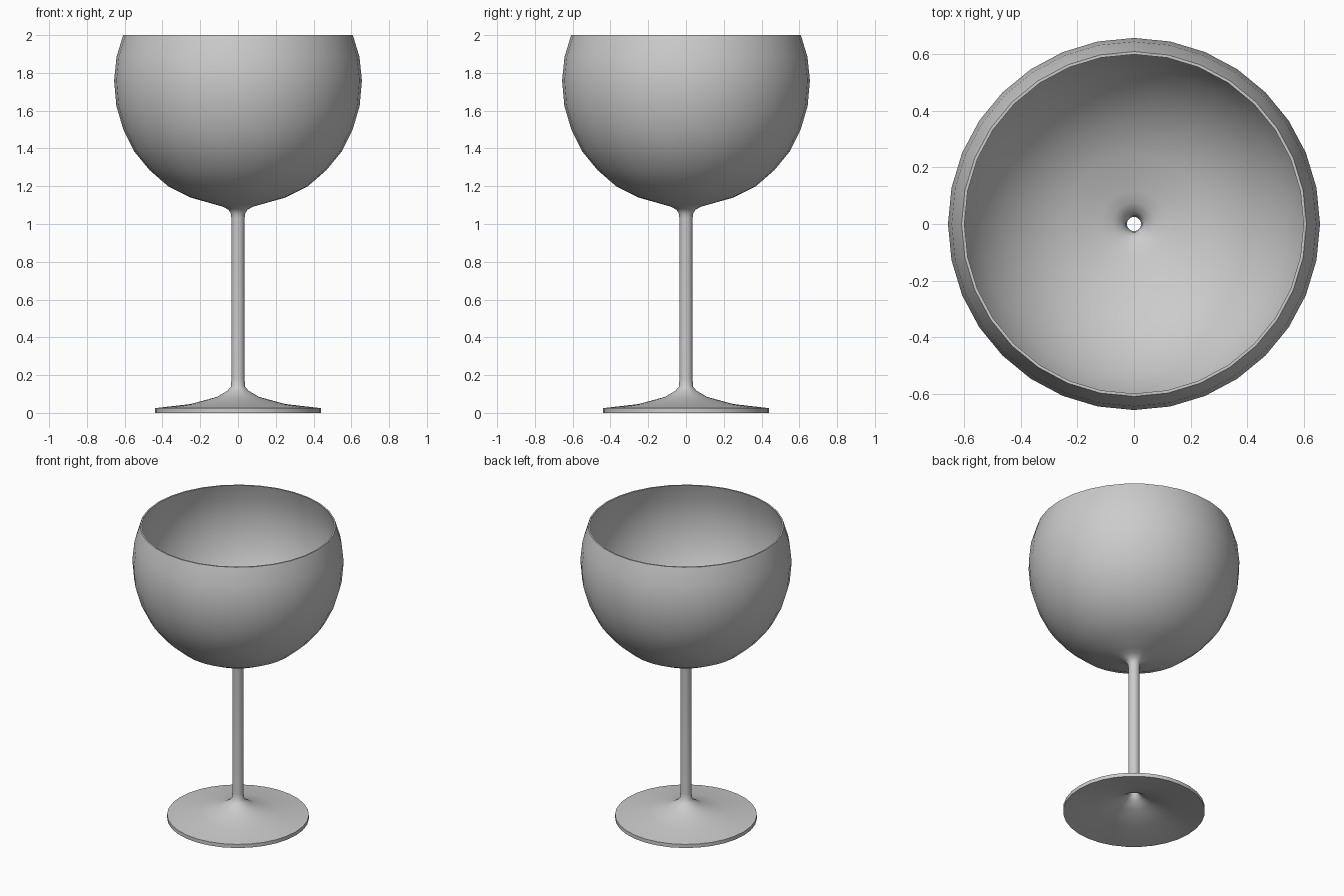
import bpy, bmesh, math

SEGMENTS = 32

# Outer wall (radius, height), foot edge up to the rim
outer = [
    (0.44, 0.0), (0.44, 0.025), (0.25, 0.047), (0.11, 0.085), (0.055, 0.118),
    (0.037, 0.14), (0.035, 0.18), (0.035, 1.03), (0.038, 1.055), (0.05, 1.075), (0.08, 1.092),
    (0.12, 1.103), (0.25, 1.14), (0.37, 1.20), (0.468, 1.285), (0.55, 1.385),
    (0.607, 1.50), (0.644, 1.625), (0.656, 1.76), (0.643, 1.885), (0.608, 2.0),
]
# Inner wall, rim down through the hollow stem to the underside of the foot
inner = [
    (0.598, 2.0), (0.633, 1.885), (0.646, 1.76), (0.634, 1.627), (0.598, 1.505),
    (0.542, 1.392), (0.462, 1.294), (0.365, 1.21), (0.247, 1.151), (0.118, 1.114),
    (0.075, 1.102), (0.043, 1.083), (0.029, 1.06), (0.025, 1.03), (0.025, 0.18),
    (0.027, 0.135), (0.05, 0.107), (0.105, 0.074), (0.245, 0.034),
]


def lathe(name, profile):
    """Revolve a closed profile about the z axis."""
    bm = bmesh.new()
    rings = []
    for r, z in profile:
        rings.append([bm.verts.new((r * math.cos(a), r * math.sin(a), z))
                      for a in (math.tau * i / SEGMENTS for i in range(SEGMENTS))])
    for a, b in zip(rings, rings[1:] + rings[:1]):
        for i in range(SEGMENTS):
            j = (i + 1) % SEGMENTS
            bm.faces.new((a[i], a[j], b[j], b[i]))
    bmesh.ops.recalc_face_normals(bm, faces=bm.faces[:])
    mesh = bpy.data.meshes.new(name)
    bm.to_mesh(mesh)
    bm.free()
    obj = bpy.data.objects.new(name, mesh)
    bpy.context.collection.objects.link(obj)
    return obj


# Goblet: foot, hollow stem and bowl in one thin shell
glass = lathe("wine_glass", outer + inner)
bpy.context.view_layer.objects.active = glass
glass.select_set(True)
bpy.ops.object.shade_smooth_by_angle(angle=math.radians(50))
